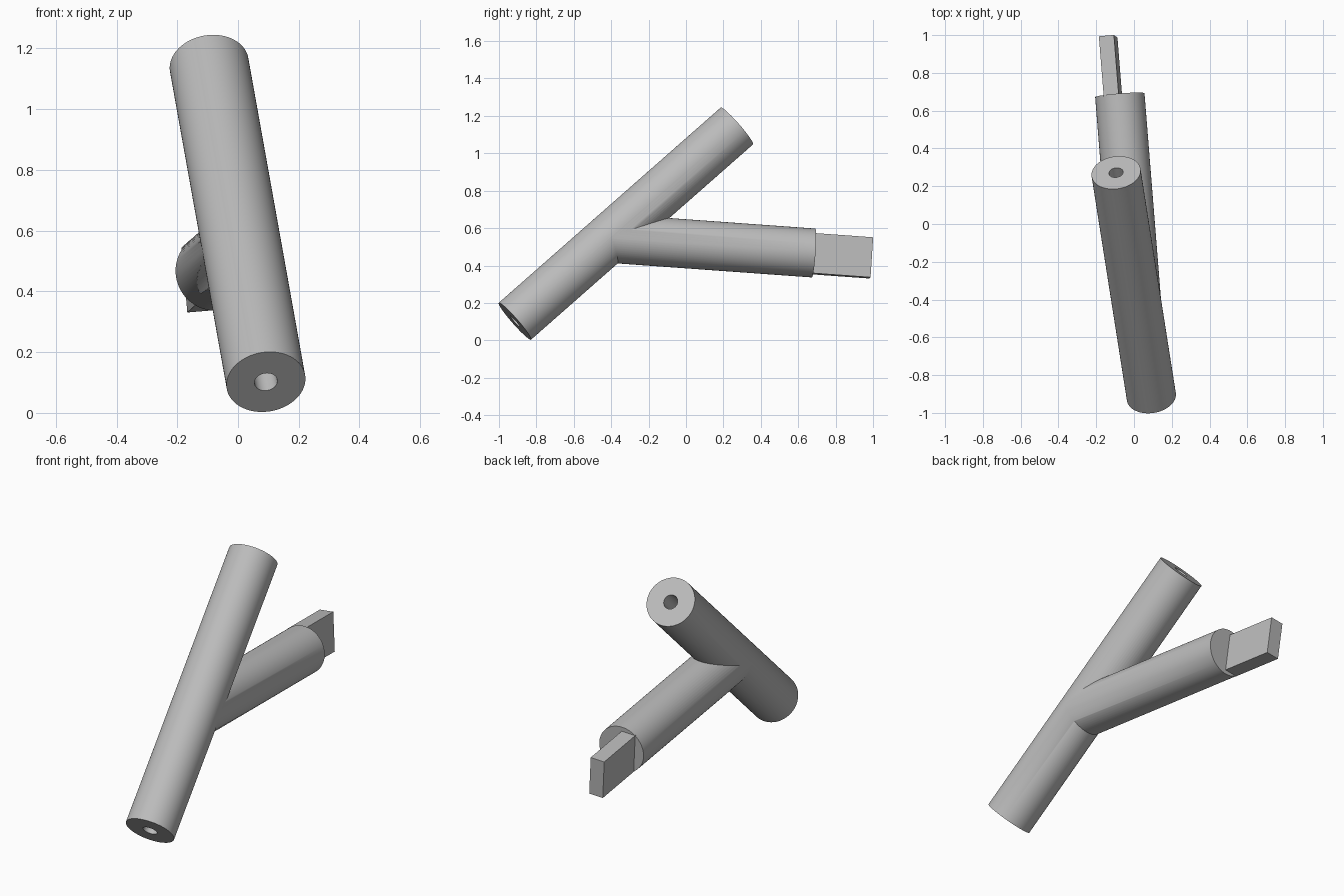
import bpy
from mathutils import Vector, Matrix

if "Cube" in bpy.data.objects:
    bpy.data.objects.remove(bpy.data.objects["Cube"], do_unlink=True)

RADIUS = 0.131
BORE = 0.038

grey = bpy.data.materials.new("plain_grey")
grey.use_nodes = True
grey.diffuse_color = (0.5, 0.5, 0.5, 1)
grey.node_tree.nodes["Principled BSDF"].inputs["Base Color"].default_value = (0.5, 0.5, 0.5, 1)


def rod(name, start, end, radius, sides=64):
    """Solid cylinder between two points."""
    axis = end - start
    bpy.ops.mesh.primitive_cylinder_add(vertices=sides, radius=radius, depth=axis.length)
    ob = bpy.context.object
    ob.name = name
    ob.matrix_world = (Matrix.Translation((start + end) / 2)
                       @ axis.to_track_quat('Z', 'Y').to_matrix().to_4x4())
    ob.data.materials.append(grey)
    return ob


def combine(target, tool, operation):
    """Apply a boolean and discard the tool."""
    mod = target.modifiers.new(operation.lower(), 'BOOLEAN')
    mod.operation, mod.object, mod.solver = operation, tool, 'EXACT'
    bpy.context.view_layer.objects.active = target
    bpy.ops.object.modifier_apply(modifier=mod.name)
    bpy.data.objects.remove(tool, do_unlink=True)


# Slanted main tube
low = Vector((0.092, -0.915, 0.102))
high = Vector((-0.095, 0.272, 1.146))
tube = rod("main_tube_with_branch", low, high, RADIUS)

# Side branch, starting on the tube axis
joint = low.lerp(high, 0.425)
branch_end = Vector((-0.075, 0.682, 0.467))
combine(tube, rod("branch", joint, branch_end, RADIUS), 'UNION')

# Bore along the whole main tube
reach = (high - low) * 0.02
combine(tube, rod("bore", low - reach, high + reach, BORE, 32), 'DIFFERENCE')

bpy.ops.object.select_all(action='DESELECT')
tube.select_set(True)
bpy.context.view_layer.objects.active = tube
bpy.ops.object.shade_smooth_by_angle(angle=0.6)

# Flat tab off-centre on the branch end
along = (branch_end - joint).normalized()
up = Vector((-0.083, 0, 1))
up = (up - along * up.dot(along)).normalized()
side = along.cross(up)
frame = Matrix((side, along, up)).transposed().to_4x4()
overlap, length = 0.01, 0.31
base = Vector((-0.112, 0.682, 0.463))
bpy.ops.mesh.primitive_cube_add(size=1)
tab = bpy.context.object
tab.name = "end_tab"
tab.matrix_world = (Matrix.Translation(base + along * (length - overlap) / 2) @ frame
                    @ Matrix.Diagonal((0.08, length + overlap, 0.215, 1)))
tab.data.materials.append(grey)
